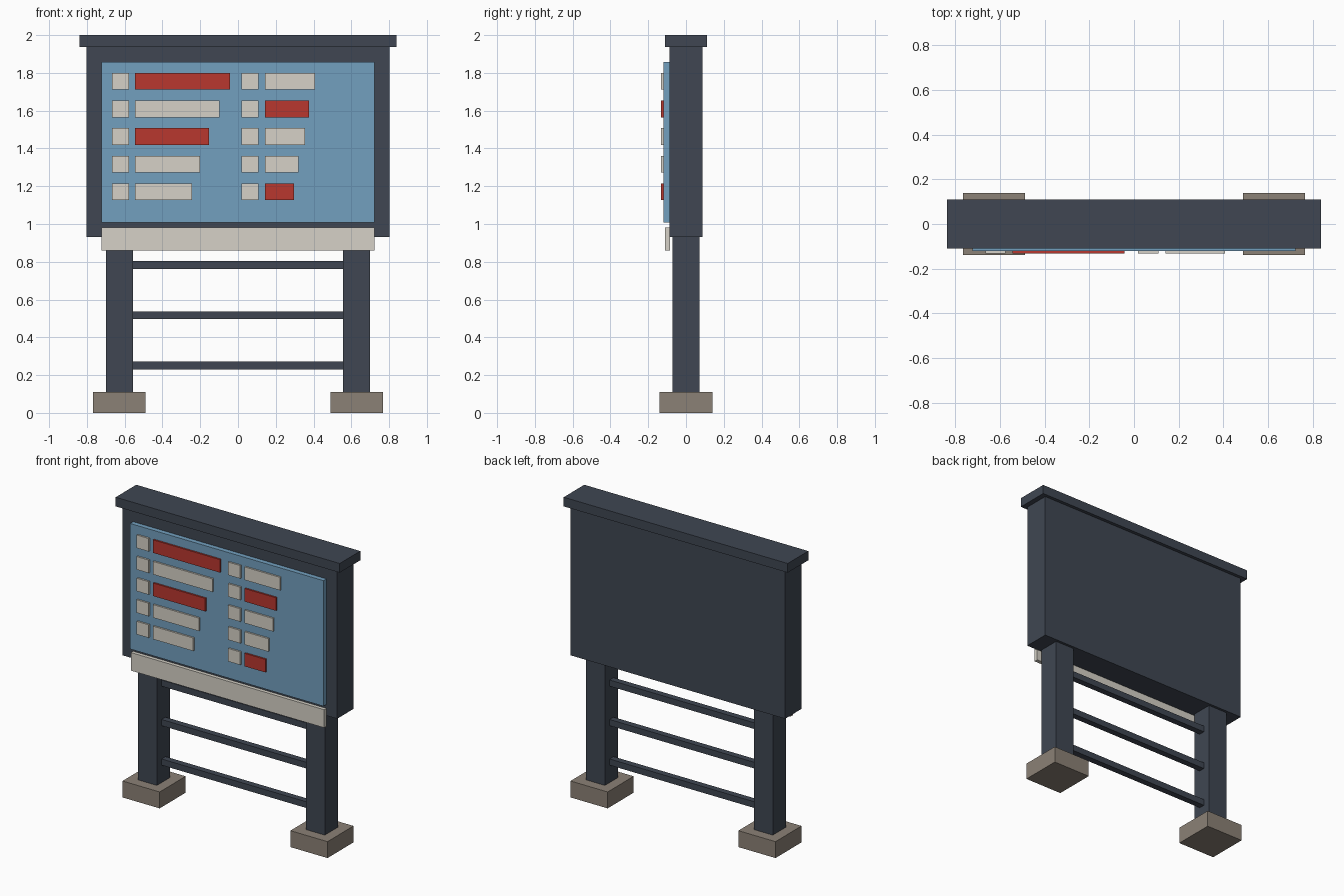
import bpy

if "Cube" in bpy.data.objects:
    bpy.data.objects.remove(bpy.data.objects["Cube"])


def material(name, rgb):
    m = bpy.data.materials.new(name)
    m.diffuse_color = (*rgb, 1.0)
    m.use_nodes = True
    m.node_tree.nodes["Principled BSDF"].inputs["Base Color"].default_value = m.diffuse_color
    return m


DARK = material("dark_slate", (0.05, 0.062, 0.085))
BLUE = material("panel_blue", (0.17, 0.35, 0.52))
CREAM = material("cream", (0.67, 0.64, 0.57))
RED = material("red", (0.48, 0.038, 0.028))
STONE = material("stone", (0.26, 0.22, 0.18))


def box(name, x, y, z, mat):
    """Box from (min, max) ranges along each axis."""
    bpy.ops.mesh.primitive_cube_add(
        size=1, location=[(a + b) / 2 for a, b in (x, y, z)])
    ob = bpy.context.object
    ob.name = name
    ob.scale = [b - a for a, b in (x, y, z)]
    bpy.ops.object.transform_apply(location=False, rotation=False, scale=True)
    ob.data.materials.append(mat)
    return ob


# Board case, cap and front faces
box("board_case", (-0.803, 0.803), (-0.088, 0.088), (0.932, 1.938), DARK)
box("top_cap", (-0.838, 0.838), (-0.11, 0.11), (1.938, 2.0), DARK)
box("display_panel", (-0.723, 0.723), (-0.12, -0.086), (1.008, 1.857), BLUE)
box("lower_strip", (-0.723, 0.723), (-0.112, -0.086), (0.859, 0.981), CREAM)

# Two columns of rows: a square tile followed by a bar of varying length
columns = [
    ("left", -0.666, -0.544, (-0.042, -0.099, -0.153, -0.2, -0.243), (0, 2)),
    ("right", 0.019, 0.142, (0.407, 0.377, 0.355, 0.319, 0.297), (1, 4)),
]
for side, tile_x, bar_x, ends, reds in columns:
    for i, end in enumerate(ends):
        zc = 1.755 - 0.146 * i
        y, z = (-0.132, -0.118), (zc - 0.044, zc + 0.044)
        box(f"{side}_tile_{i + 1}", (tile_x, tile_x + 0.09), y, z, CREAM)
        box(f"{side}_bar_{i + 1}", (bar_x, end), y, z, RED if i in reds else CREAM)

# Legs on footings
for side, s in (("left", -1), ("right", 1)):
    c = s * 0.628
    box(f"{side}_leg", (c - 0.071, c + 0.071), (-0.071, 0.071), (0.05, 0.94), DARK)
    box(f"{side}_footing", (c - 0.139, c + 0.139), (-0.139, 0.139), (0, 0.111), STONE)

# Cross rails between the legs
for i, zc in enumerate((0.25, 0.517, 0.784)):
    box(f"cross_rail_{i + 1}", (-0.56, 0.56), (-0.021, 0.021),
        (zc - 0.021, zc + 0.021), DARK)
